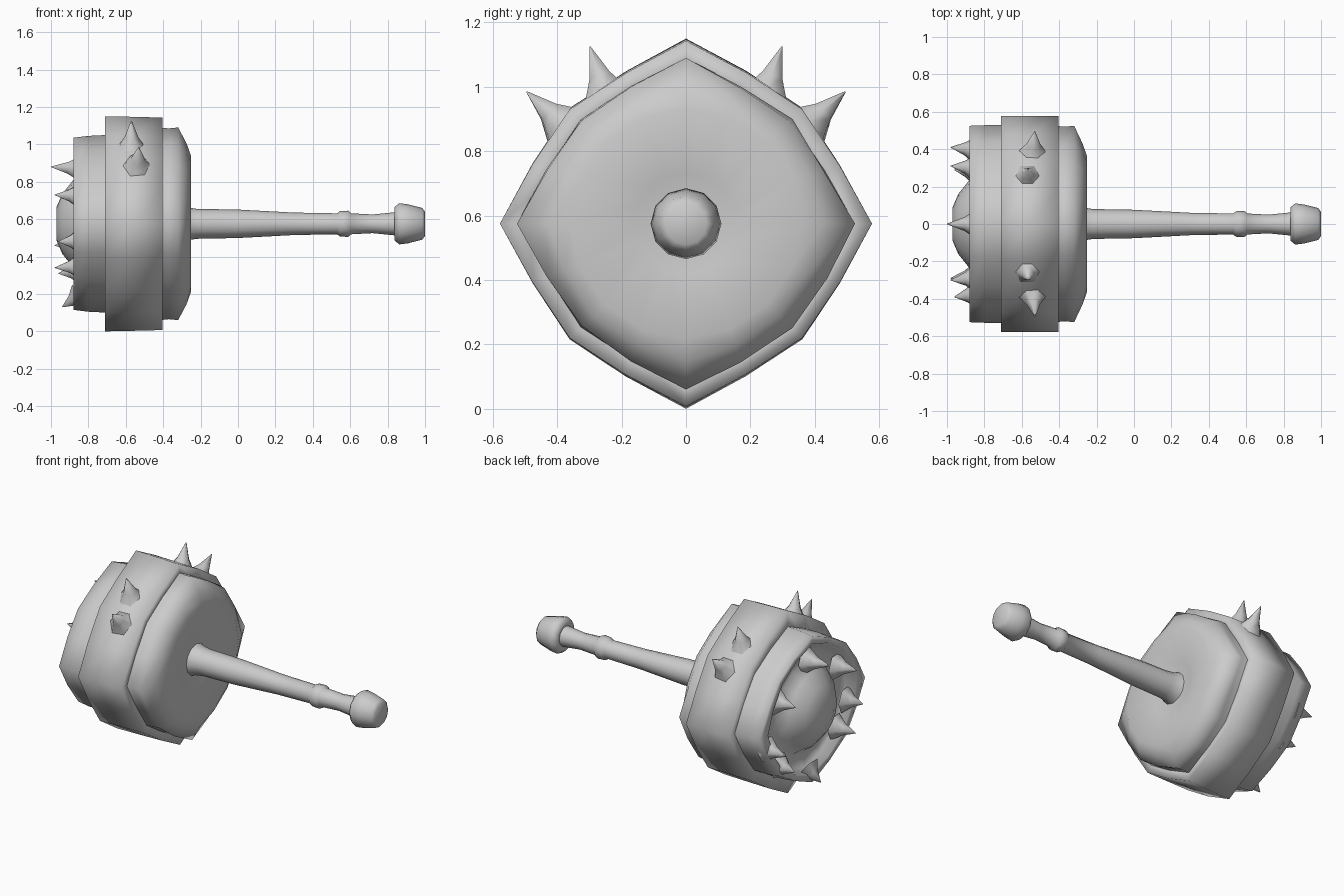
import bpy, bmesh, math, random
from mathutils import Vector

if "Cube" in bpy.data.objects:
    bpy.data.objects.remove(bpy.data.objects["Cube"])

CZ = 0.575
random.seed(4)

# unit cross-section of one quarter: pointed on the axes, full on the diagonals
QUARTER = [(1, 0), (0.825, 0.32), (0.625, 0.625), (0.325, 0.825)]


def section(x, ry, rz, rnd=0.0, jitter=0.0):
    """Sixteen-point ring around the x axis; rnd blends diamond to circle."""
    pts = []
    for q in range(4):
        for i, (a, b) in enumerate(QUARTER):
            for _ in range(q):
                a, b = -b, a
            t = math.radians(90 * q + 22.5 * i)
            y = a * (1 - rnd) + math.cos(t) * rnd
            z = b * (1 - rnd) + math.sin(t) * rnd
            s = 1 + random.uniform(-jitter, jitter) * (i > 0)
            pts.append(Vector((x, y * ry * s, CZ + z * rz * s)))
    return pts


def circle(x, r, n=12):
    return [Vector((x, r * math.cos(2 * math.pi * i / n),
                    CZ + r * math.sin(2 * math.pi * i / n))) for i in range(n)]


def loft(name, rings, angle, closed=False):
    """Skin a list of rings; cap the ends or join them into a hoop."""
    bm = bmesh.new()
    vr = [[bm.verts.new(p) for p in r] for r in rings]
    n = len(vr[0])
    pairs = list(zip(vr, vr[1:])) + ([(vr[-1], vr[0])] if closed else [])
    for a, b in pairs:
        for i in range(n):
            j = (i + 1) % n
            bm.faces.new((a[i], a[j], b[j], b[i]))
    if not closed:
        bm.faces.new(vr[0])
        bm.faces.new(vr[-1])
    bmesh.ops.recalc_face_normals(bm, faces=bm.faces)
    me = bpy.data.meshes.new(name)
    bm.to_mesh(me)
    bm.free()
    ob = bpy.data.objects.new(name, me)
    bpy.context.collection.objects.link(ob)
    bpy.ops.object.select_all(action='DESELECT')
    ob.select_set(True)
    bpy.context.view_layer.objects.active = ob
    bpy.ops.object.shade_smooth_by_angle(angle=math.radians(angle))
    return ob


def spike(name, base, tip, r=0.065):
    """Flared six-sided spike."""
    base, tip = Vector(base), Vector(tip)
    d = tip - base
    rot = d.to_track_quat('Z', 'Y')
    rings = []
    for t, s in ((-0.15, 1.35), (0.05, 1.05), (0.35, 0.6), (1, 0.03)):
        rings.append([base + d * t + rot @ Vector((math.cos(k * math.pi / 3),
                      math.sin(k * math.pi / 3), 0)) * r * s for k in range(6)])
    loft(name, rings, 75)


# head: dished front face, bevel, body, back rim, ring groove and centre dome
loft("head", [
    section(-0.295, 0.07, 0.07, 1),
    section(-0.285, 0.16, 0.16, 1),
    section(-0.25, 0.36, 0.36, 0.9),
    section(-0.275, 0.43, 0.43, 0.5, 0.01),
    section(-0.32, 0.525, 0.515, 0, 0.015),
    section(-0.37, 0.52, 0.51, 0, 0.02),
    section(-0.42, 0.525, 0.515),
    section(-0.70, 0.53, 0.475, 0.1),
    section(-0.80, 0.528, 0.47, 0.12, 0.015),
    section(-0.88, 0.525, 0.46, 0.15),
    section(-0.88, 0.44, 0.41, 0.5),
    section(-0.83, 0.40, 0.38, 0.7),
    section(-0.82, 0.28, 0.28, 1),
    section(-0.88, 0.235, 0.235, 1),
    section(-0.94, 0.16, 0.16, 1),
    section(-0.97, 0.09, 0.09, 1),
], 110)

# raised hoop around the head
loft("band", [
    section(-0.41, 0.48, 0.48),
    section(-0.405, 0.578, 0.568),
    section(-0.56, 0.578, 0.572),
    section(-0.71, 0.578, 0.575),
    section(-0.71, 0.45, 0.42),
], 110, closed=True)

# handle with collar and pommel
HANDLE = [(-0.32, 0.11), (-0.27, 0.088), (-0.22, 0.08), (0.0, 0.076), (0.3, 0.06),
          (0.53, 0.056), (0.545, 0.068), (0.59, 0.07), (0.605, 0.056), (0.72, 0.05),
          (0.84, 0.062), (0.838, 0.09), (0.862, 0.11), (0.91, 0.104), (0.985, 0.085),
          (1.0, 0.065)]
loft("handle", [circle(x, r) for x, r in HANDLE], 75)

# paired spikes on the upper band
for side, s in (("left", -1), ("right", 1)):
    spike("upper_band_spike_" + side, (-0.57, s * 0.252, 0.99), (-0.57, s * 0.298, 1.125), 0.063)
    spike("lower_band_spike_" + side, (-0.54, s * 0.39, 0.89), (-0.53, s * 0.495, 0.985), 0.063)

# ring of spikes on the striking face
FACE = [(0, 0.88, -1.0), (0.31, 0.73, -0.98), (-0.30, 0.73, -0.98), (0.41, 0.46, -0.98),
        (-0.39, 0.48, -0.96), (0.29, 0.31, -0.96), (-0.29, 0.34, -0.98), (0, 0.13, -0.94)]
for i, (y, z, x) in enumerate(FACE):
    spike(f"face_spike_{i + 1}", (-0.86, y * 0.97, CZ + (z - CZ) * 0.97 + (0.04 if i == 7 else 0)),
          (x, y, z), 0.06)
